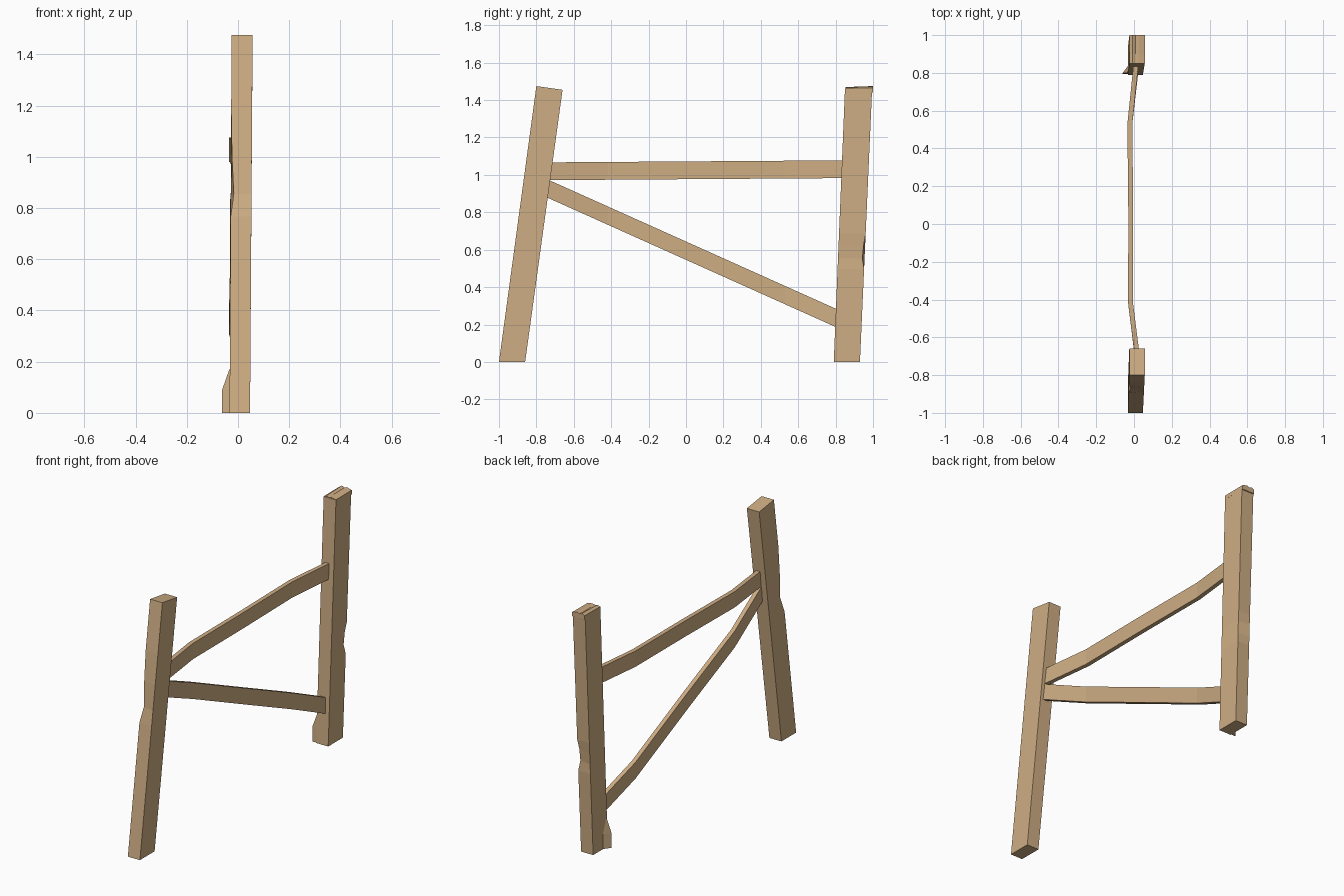
import bpy, bmesh

if "Cube" in bpy.data.objects:
    bpy.data.objects.remove(bpy.data.objects["Cube"])

wood = bpy.data.materials.new("tan wood")
wood.diffuse_color = (0.62, 0.42, 0.23, 1)
wood.use_nodes = True
wood.node_tree.nodes["Principled BSDF"].inputs["Base Color"].default_value = wood.diffuse_color


def loft(name, rings):
    """Skin a run of cross-sections and close both ends."""
    bm = bmesh.new()
    loops = [[bm.verts.new(p) for p in ring] for ring in rings]
    n = len(loops[0])
    for a, b in zip(loops, loops[1:]):
        for i in range(n):
            j = (i + 1) % n
            bm.faces.new((a[i], a[j], b[j], b[i]))
    bm.faces.new(loops[0])
    bm.faces.new(loops[-1])
    bmesh.ops.recalc_face_normals(bm, faces=bm.faces)
    mesh = bpy.data.meshes.new(name)
    bm.to_mesh(mesh)
    bm.free()
    mesh.materials.append(wood)
    obj = bpy.data.objects.new(name, mesh)
    bpy.context.collection.objects.link(obj)
    return obj


def post_rings(foot, head, levels, dents):
    """Four-sided leaning post; dents shift one corner at one level.
    foot/head = (y front, y back, z front, z back)."""
    rings = []
    for k, t in enumerate(levels):
        yf, yb, zf, zb = [a + (b - a) * t for a, b in zip(foot, head)]
        x0, x1 = -0.033 + 0.008 * t, 0.047 + 0.010 * t
        ring = [[x0, yf, zf], [x1, yf, zf], [x1, yb, zb], [x0, yb, zb]]
        for (level, corner), (dx, dy) in dents.items():
            if level == k:
                ring[corner][0] += dx
                ring[corner][1] += dy
        rings.append(ring)
    return rings


# Front post, with a slight chip along its left front edge
loft("front_post", post_rings(
    (-1.0, -0.86, 0, 0), (-0.80, -0.66, 1.475, 1.455),
    [0, 0.52, 0.58, 0.68, 0.8, 1],
    {(2, 0): (0.012, 0.012), (3, 0): (0.004, 0.006)}))

# Back post, with a chipped rear edge
loft("back_post", post_rings(
    (0.79, 0.93, 0, 0), (0.85, 0.995, 1.462, 1.458),
    [0, 0.34, 0.38, 0.43, 0.47, 1],
    {(2, 2): (-0.008, -0.012), (3, 2): (-0.006, -0.008)}))

# Splinter flaring from the foot of the back post
loft("foot_splinter", [
    [(x, 0.795 + s, z), (-0.025, 0.795 + s, z), (-0.025, 0.845 + s, z)]
    for x, s, z in [(-0.062, 0, 0), (-0.062, 0.002, 0.09), (-0.034, 0.006, 0.17)]])

# Rough, broken grain on top of the back post
xs = [-0.025, -0.008, 0.008, 0.024, 0.040, 0.057]
tops = [1.464, 1.475, 1.467, 1.474, 1.470, 1.465]


def grain(y, k):
    return [(x, y, 1.463 + (z - 1.463) * k) for x, z in zip(xs, tops)] + [
        (0.057, y, 1.44), (-0.025, y, 1.44)]


loft("worn_post_top", [grain(0.852, 0.5), grain(0.90, 0.7), grain(1.0, 1)])


# Bowed rails: flat boards bent toward the left between the posts
def rail(name, y0, y1, low0, low1, height):
    rings = []
    for y, x in [(y0, 0.022), (-0.42, -0.018), (0.05, -0.017), (0.53, -0.022), (y1, 0.012)]:
        z = low0 + (low1 - low0) * (y - y0) / (y1 - y0)
        a, b = x - 0.013, x + 0.013
        rings.append([(a, y, z), (b, y, z), (b, y, z + height), (a, y, z + height)])
    loft(name, rings)


rail("top_rail", -0.735, 0.86, 0.972, 0.983, 0.095)
rail("diagonal_brace", -0.745, 0.82, 0.88, 0.178, 0.098)
